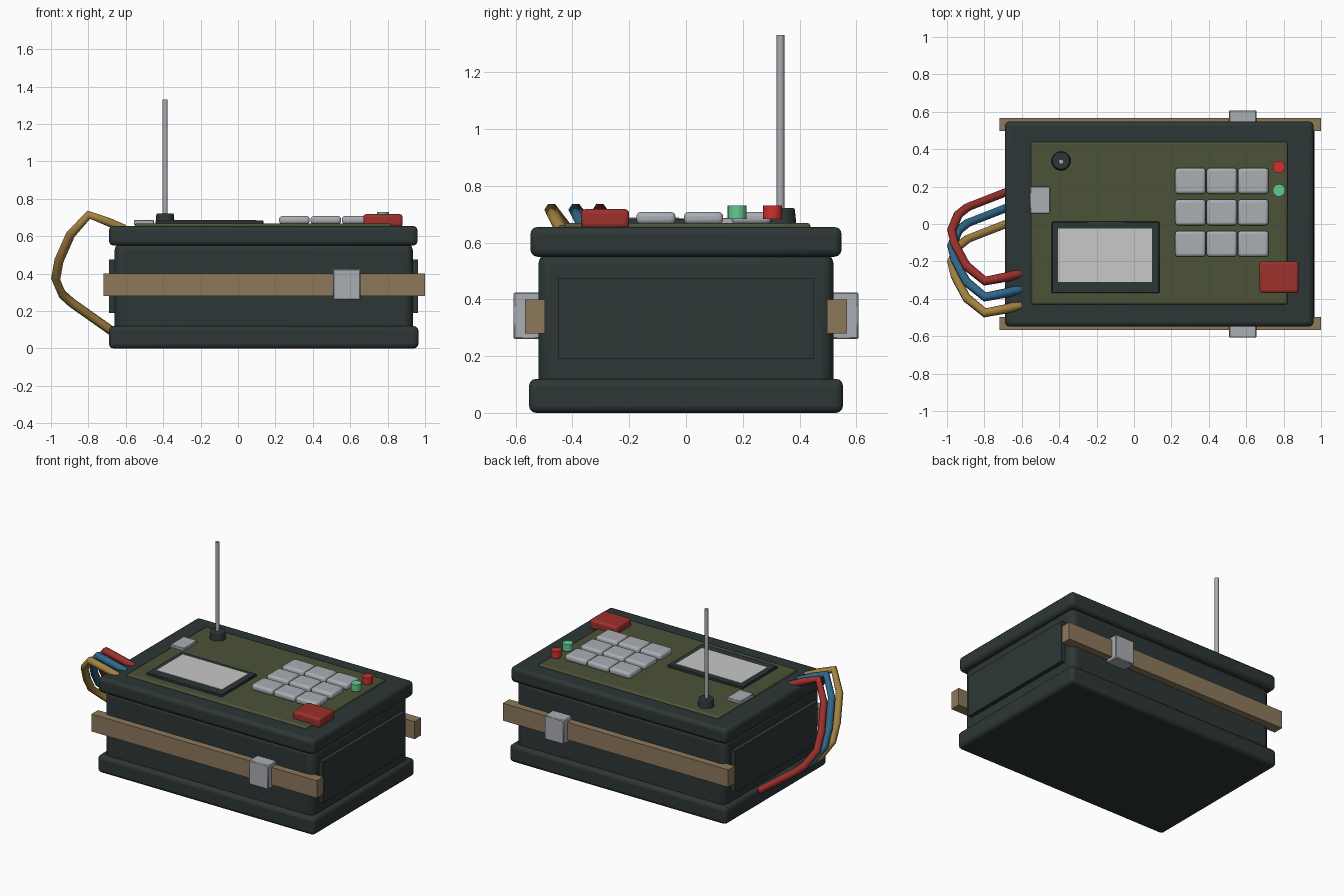
import bpy
from math import radians

cube = bpy.data.objects.get("Cube")
if cube:
    bpy.data.objects.remove(cube, do_unlink=True)


def material(name, rgb):
    # 8-bit display colour to linear
    lin = [((c / 255 + 0.055) / 1.055) ** 2.4 for c in rgb] + [1]
    m = bpy.data.materials.new(name)
    m.use_nodes = True
    m.diffuse_color = lin
    bsdf = next(n for n in m.node_tree.nodes if n.type == 'BSDF_PRINCIPLED')
    bsdf.inputs["Base Color"].default_value = lin
    return m


CASE = material("dark casing", (45, 54, 54))
OLIVE = material("olive panel", (76, 82, 57))
GREY = material("light grey", (170, 174, 179))
SCREEN = material("pale screen", (200, 200, 200))
RED = material("red", (156, 49, 44))
BROWN = material("strap brown", (140, 120, 91))
BLUE = material("cable blue", (47, 104, 138))
YELLOW = material("cable yellow", (165, 131, 66))
LAMP_RED = material("lamp red", (208, 48, 44))
LAMP_GREEN = material("lamp green", (100, 202, 142))


def finish(ob, name, mat, bevel=0, segments=3):
    ob.name = name
    ob.data.materials.append(mat)
    if bevel:
        mod = ob.modifiers.new("rounding", 'BEVEL')
        mod.width, mod.segments = bevel, segments
        bpy.ops.object.shade_smooth_by_angle(angle=radians(35))
    return ob


def box(name, x, y, z, mat, bevel=0, segments=3):
    spans = (x, y, z)
    bpy.ops.mesh.primitive_cube_add(size=1, location=[(a + b) / 2 for a, b in spans])
    ob = bpy.context.object
    ob.scale = [b - a for a, b in spans]
    bpy.ops.object.transform_apply(location=False, rotation=False, scale=True)
    return finish(ob, name, mat, bevel, segments)


def post(name, x, y, z0, z1, r0, r1, mat, sides=24, bevel=0):
    bpy.ops.mesh.primitive_cone_add(vertices=sides, radius1=r0, radius2=r1,
                                    depth=z1 - z0, location=(x, y, (z0 + z1) / 2))
    bpy.ops.object.shade_smooth_by_angle(angle=radians(35))
    return finish(bpy.context.object, name, mat, bevel, 2)


# Casing: body between two wider rims, with a raised panel on each end
box("body", (-0.66, 0.935), (-0.52, 0.52), (0.08, 0.565), CASE, 0.04)
box("bottom_rim", (-0.69, 0.965), (-0.553, 0.553), (0, 0.12), CASE, 0.025)
box("top_rim", (-0.69, 0.96), (-0.548, 0.548), (0.55, 0.655), CASE, 0.025)
box("left_end_panel", (0.92, 0.963), (-0.45, 0.45), (0.19, 0.475), CASE)
box("right_end_panel", (-0.69, -0.64), (-0.45, 0.45), (0.19, 0.475), CASE)

# Straps and buckles, front and back
for side, s in (("front", -1), ("back", 1)):
    box(side + "_strap", (-0.72, 1.0), sorted((s * 0.497, s * 0.568)), (0.28, 0.4), BROWN)
    box(side + "_buckle", (0.508, 0.655), sorted((s * 0.5, s * 0.608)), (0.26, 0.425), GREY, 0.005, 1)

# Control panel
box("control_panel", (-0.55, 0.82), (-0.43, 0.438), (0.64, 0.669), OLIVE, 0.01, 2)
box("screen_frame", (-0.44, 0.135), (-0.37, 0.013), (0.66, 0.685), CASE, 0.004, 1)
box("screen", (-0.405, 0.095), (-0.31, -0.024), (0.68, 0.688), SCREEN)
box("small_plate", (-0.555, -0.45), (0.055, 0.2), (0.66, 0.687), GREY, 0.003, 1)

# Keypad
for row in range(3):
    for col in range(3):
        kx, ky = 0.22 + 0.168 * col, -0.175 + 0.168 * row
        box(f"key_{row}_{col}", (kx, kx + 0.163), (ky, ky + 0.138),
            (0.665, 0.708), GREY, 0.016)

# Large button and indicator lamps
box("red_button", (0.67, 0.88), (-0.37, -0.2), (0.65, 0.718), RED, 0.016)
post("red_lamp", 0.775, 0.305, 0.683, 0.73, 0.033, 0.033, LAMP_RED)
post("green_lamp", 0.775, 0.18, 0.683, 0.73, 0.033, 0.033, LAMP_GREEN)

# Antenna
post("antenna_base", -0.39, 0.337, 0.66, 0.722, 0.052, 0.046, CASE, 24, 0.006)
post("antenna_rod", -0.39, 0.333, 0.7, 1.332, 0.0135, 0.0135, GREY, 16)

# Three cables looping from the top down to the bottom rim
path = [(-0.61, -0.265, 0.64), (-0.69, -0.285, 0.675), (-0.797, -0.305, 0.715),
        (-0.895, -0.225, 0.61), (-0.957, -0.11, 0.47), (-0.975, -0.035, 0.37),
        (-0.94, 0.05, 0.29), (-0.89, 0.09, 0.245), (-0.685, 0.17, 0.1),
        (-0.62, 0.195, 0.06)]
for i, (name, mat) in enumerate((("red", RED), ("blue", BLUE), ("yellow", YELLOW))):
    curve = bpy.data.curves.new(name + "_cable", 'CURVE')
    curve.dimensions = '3D'
    curve.bevel_depth = 0.025
    curve.bevel_resolution = 1
    curve.use_fill_caps = True
    spline = curve.splines.new('POLY')
    spline.points.add(len(path) - 1)
    for p, (x, y, z) in zip(spline.points, path):
        p.co = (x, y - 0.085 * i, z, 1)
    curve.materials.append(mat)
    ob = bpy.data.objects.new(name + "_cable", curve)
    bpy.context.collection.objects.link(ob)
